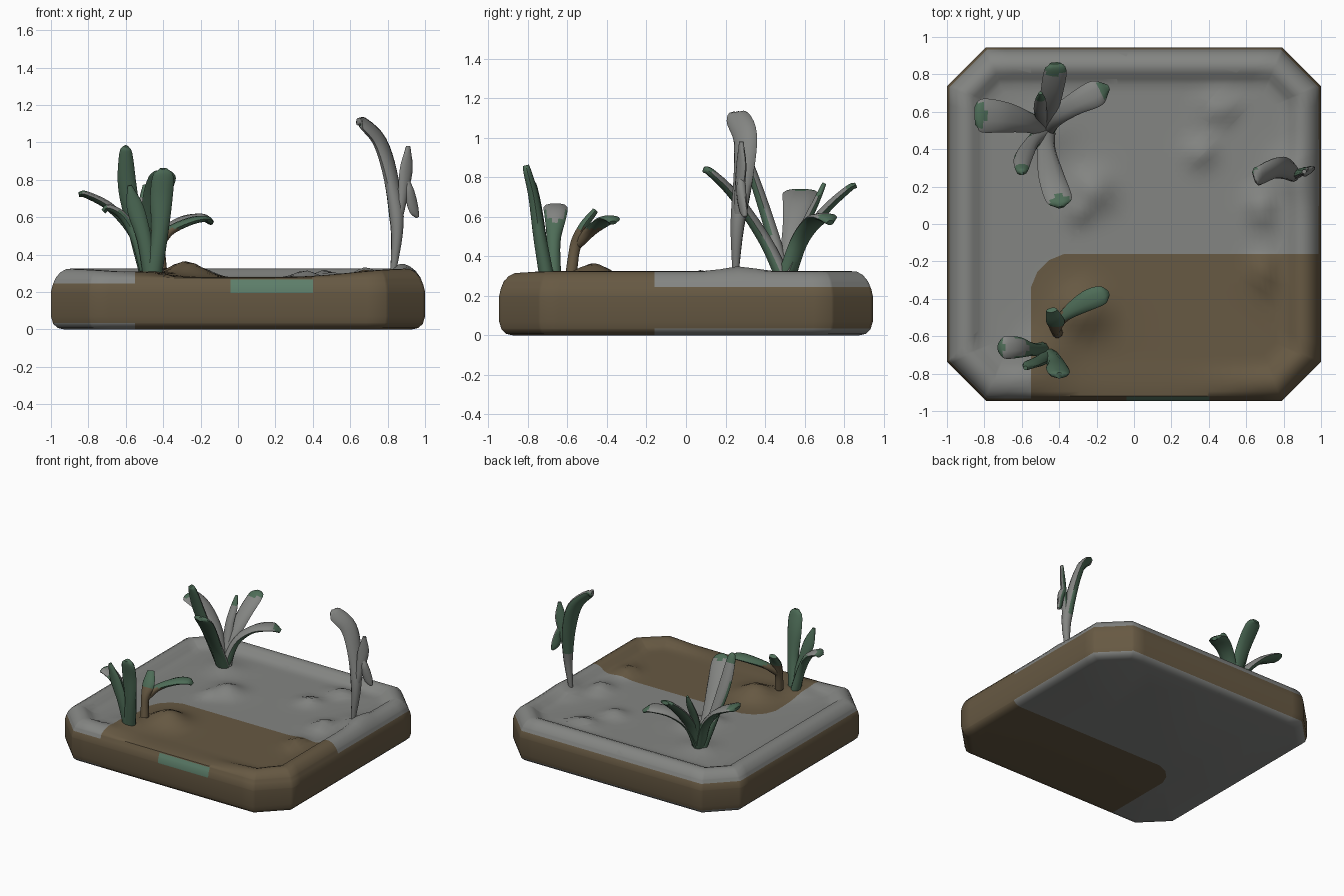
import bpy, bmesh, math
from mathutils import Vector

cube = bpy.data.objects.get("Cube")
if cube:
    bpy.data.objects.remove(cube, do_unlink=True)


def material(name, rgb):
    m = bpy.data.materials.new(name)
    m.use_nodes = True
    m.diffuse_color = (*rgb, 1)
    m.node_tree.nodes["Principled BSDF"].inputs["Base Color"].default_value = (*rgb, 1)
    return m


MATS = [material("stone_grey", (0.23, 0.235, 0.225)),
        material("soil_brown", (0.135, 0.1, 0.056)),
        material("leaf_green", (0.075, 0.15, 0.095)),
        material("moss_green", (0.11, 0.21, 0.145))]
GREY, BROWN, GREEN, MOSS = range(4)


def finish(bm, name, rule):
    """Colour faces by rule, then turn the bmesh into a smooth object."""
    bmesh.ops.recalc_face_normals(bm, faces=bm.faces)
    bm.normal_update()
    for f in bm.faces:
        f.material_index = rule(f)
    mesh = bpy.data.meshes.new(name)
    bm.to_mesh(mesh)
    bm.free()
    for m in MATS:
        mesh.materials.append(m)
    ob = bpy.data.objects.new(name, mesh)
    bpy.context.collection.objects.link(ob)
    bpy.ops.object.select_all(action="DESELECT")
    ob.select_set(True)
    bpy.context.view_layer.objects.active = ob
    bpy.ops.object.shade_smooth_by_angle(angle=math.radians(50))
    return ob


def skin(bm, rings):
    """Join closed rings of points and cap both ends."""
    loops = [[bm.verts.new(p) for p in ring] for ring in rings]
    n = len(loops[0])
    for a, b in zip(loops, loops[1:]):
        for i in range(n):
            j = (i + 1) % n
            bm.faces.new((a[i], a[j], b[j], b[i]))
    bm.faces.new(loops[0])
    bm.faces.new(loops[-1])


# --- Ground tray -----------------------------------------------------------
FLOOR = 0.275
MOUNDS = [(0.47, 0.62, 0.08, 0.045), (0.36, 0.38, 0.08, 0.04), (0.68, 0.09, 0.08, 0.06),
          (0.69, -0.26, 0.08, 0.05), (-0.22, 0.18, 0.11, 0.06), (-0.3, 0.06, 0.07, 0.03),
          (-0.28, -0.47, 0.13, 0.09), (0.82, 0.27, 0.1, 0.04), (-0.47, 0.5, 0.12, 0.03),
          (-0.48, -0.7, 0.13, 0.04)]


def outline(inset, steps=16):
    """Points around a rectangle with chamfered corners."""
    hx, hy, c = 1 - inset, 0.945 - inset, 0.21 - 0.586 * inset
    quarter = [(hx, hy - c), (hx - c, hy)]
    corners = quarter + [(-x, y) for x, y in reversed(quarter)]
    corners += [(-x, -y) for x, y in corners]
    pts = []
    for i, a in enumerate(corners):
        a, b = Vector(a), Vector(corners[(i + 1) % len(corners)])
        pts += [a.lerp(b, k / steps) for k in range(steps)]
    return pts


def ground(p, z):
    """Lower the front rim and raise the mounds."""
    if z > FLOOR:
        front = min(1, max(0, (-p.y - 0.6) / 0.2))
        z = FLOOR + (z - FLOOR) * (1 - 0.9 * front * math.exp(-(p.x / 0.65) ** 4))
    if z >= FLOOR - 0.02:
        for x, y, r, h in MOUNDS:
            z += h * math.exp(-((p.x - x) ** 2 + (p.y - y) ** 2) / r ** 2)
    return Vector((p.x, p.y, z))


PROFILE = [(0.07, 0), (0.035, 0.008), (0.012, 0.03), (0, 0.07), (0, 0.2), (0.008, 0.235),
           (0.025, 0.275), (0.05, 0.305), (0.08, 0.322), (0.11, 0.325), (0.14, 0.315),
           (0.17, 0.29), (0.2, 0.278), (0.24, FLOOR)]
rings = [[ground(p, z) for p in outline(i)] for i, z in PROFILE]
inner = outline(PROFILE[-1][0])
RINGS = 26
rings += [[ground(p * (1 - k / RINGS), FLOOR) for p in inner] for k in range(1, RINGS)]
bm = bmesh.new()
skin(bm, rings)

# Colour borders: a rounded soil corner, side bands and a moss patch
CENTRE, RADIUS = Vector((-0.33, -0.38, 0)), 0.22
NORMALS = [Vector((math.cos(a), math.sin(a), 0))
           for a in (math.radians(90 + 22.5 * k) for k in range(5))]
cuts = [(CENTRE + n * RADIUS, n) for n in NORMALS]
cuts += [((0, 0, z), (0, 0, 1)) for z in (0.035, 0.195, 0.245, 0.268)]
cuts += [((x, 0, 0), (1, 0, 0)) for x in (-0.04, 0.4)]
for co, no in cuts:
    bmesh.ops.bisect_plane(bm, geom=bm.verts[:] + bm.edges[:] + bm.faces[:],
                           plane_co=co, plane_no=no)


def tray_colour(f):
    c = f.calc_center_median()
    if c.y < -0.9 and -0.04 < c.x < 0.4 and 0.195 < c.z < 0.268:
        return MOSS
    soil = all((c - CENTRE).dot(n) < RADIUS for n in NORMALS)
    side = 0.035 < c.z < 0.245 and max(abs(c.x) - 0.97, abs(c.y) - 0.9,
                                       abs(c.x) + abs(c.y) - 1.68) > 0
    return BROWN if soil or side else GREY


finish(bm, "ground_tray", tray_colour)


# --- Leaves ----------------------------------------------------------------
def spline(a, b, c, d, t):
    return 0.5 * (2 * b + (c - a) * t + (2 * a - 5 * b + 4 * c - d) * t * t
                  + (3 * b - a - 3 * c + d) * t ** 3)


def leaf(name, points, widths, side, rule, thick=0.018, steps=5):
    """Sweep a flat oval along a path; widths are half widths at the points."""
    pts = [Vector((*p, w)) for p, w in zip(points, widths)]
    pts = [2 * pts[0] - pts[1]] + pts + [2 * pts[-1] - pts[-2]]
    path = [spline(*pts[i:i + 4], k / steps) for i in range(len(pts) - 3) for k in range(steps)]
    path.append(pts[-2])
    rings = []
    for i, p in enumerate(path):
        t = (path[min(i + 1, len(path) - 1)] - path[max(i - 1, 0)]).to_3d().normalized()
        s = Vector(side)
        s = (s - t * s.dot(t)).normalized()
        n = t.cross(s)
        w = max(p.w, 0.008)
        h = min(w, thick * (1.6 - i / len(path)))
        rings.append([p.to_3d() + s * w * math.cos(a) + n * h * math.sin(a)
                      for a in (math.tau * k / 10 for k in range(10))])
    bm = bmesh.new()
    skin(bm, rings)
    tip = Vector(points[-1])
    finish(bm, name, lambda f: rule(f.normal, f.calc_center_median(), tip))


def grey_top(n, c, tip):
    return GREY if n.z > 0.12 and (c - tip).length > 0.07 else GREEN


def mostly_green(n, c, tip):
    return GREY if n.z > 0.55 and (c - tip).length > 0.05 else GREEN


def grey_front(n, c, tip):
    return GREEN if n.y - n.x > 0.7 and c.z > 0.6 else GREY


def brown_stem(n, c, tip):
    return BROWN if c.z < 0.54 else GREEN


X, Y = (1, 0, 0), (0, 1, 0)

# Large clump at the back
R = (-0.47, 0.5, 0.27)
leaf("large_clump_tall_leaf", [R, (-0.54, 0.44, 0.5), (-0.59, 0.36, 0.75), (-0.6, 0.29, 0.94), (-0.6, 0.27, 0.98)],
     [0.05, 0.04, 0.05, 0.035, 0.01], X, grey_top, 0.025)
leaf("large_clump_front_leaf", [R, (-0.47, 0.4, 0.48), (-0.44, 0.25, 0.7), (-0.4, 0.13, 0.82), (-0.39, 0.09, 0.84)],
     [0.05, 0.05, 0.07, 0.07, 0.02], X, grey_top, 0.025)
leaf("large_clump_left_leaf", [R, (-0.55, 0.54, 0.5), (-0.68, 0.57, 0.65), (-0.81, 0.58, 0.72), (-0.85, 0.58, 0.72)],
     [0.05, 0.055, 0.08, 0.09, 0.05], Y, grey_top, 0.022)
leaf("large_clump_right_leaf", [R, (-0.42, 0.57, 0.47), (-0.32, 0.64, 0.57), (-0.2, 0.7, 0.6), (-0.14, 0.73, 0.57)],
     [0.05, 0.05, 0.06, 0.07, 0.02], (-0.4, 1, 0), grey_top, 0.022)
leaf("large_clump_back_leaf", [R, (-0.46, 0.59, 0.48), (-0.44, 0.7, 0.63), (-0.42, 0.82, 0.74), (-0.42, 0.86, 0.76)],
     [0.05, 0.05, 0.06, 0.06, 0.03], X, grey_top, 0.022)
leaf("large_clump_small_leaf", [R, (-0.5, 0.6, 0.55), (-0.5, 0.66, 0.68), (-0.5, 0.7, 0.77)],
     [0.04, 0.035, 0.03, 0.01], X, grey_top)

# Small clump at the front
R = (-0.46, -0.7, 0.27)
leaf("small_clump_tall_leaf", [R, (-0.42, -0.74, 0.5), (-0.41, -0.77, 0.7), (-0.4, -0.8, 0.82), (-0.4, -0.81, 0.86)],
     [0.05, 0.045, 0.06, 0.055, 0.02], X, mostly_green, 0.025)
leaf("small_clump_narrow_leaf", [R, (-0.5, -0.73, 0.48), (-0.55, -0.75, 0.65), (-0.58, -0.77, 0.77)],
     [0.045, 0.04, 0.045, 0.012], X, mostly_green, 0.022)
leaf("small_clump_side_leaf", [(-0.48, -0.67, 0.27), (-0.54, -0.67, 0.47), (-0.61, -0.66, 0.6), (-0.69, -0.66, 0.65), (-0.72, -0.66, 0.63)],
     [0.04, 0.035, 0.055, 0.06, 0.03], Y, mostly_green, 0.022)

# Short sprout on the soil mound
R = (-0.41, -0.58, 0.32)
leaf("sprout_upright_leaf", [R, (-0.42, -0.56, 0.45), (-0.42, -0.52, 0.55), (-0.44, -0.46, 0.63)],
     [0.03, 0.03, 0.05, 0.03], X, brown_stem, 0.025)
leaf("sprout_long_leaf", [(-0.42, -0.55, 0.46), (-0.36, -0.48, 0.53), (-0.25, -0.41, 0.58), (-0.17, -0.38, 0.59), (-0.14, -0.37, 0.57)],
     [0.025, 0.035, 0.055, 0.05, 0.02], (-0.4, 1, 0), brown_stem)

# Lone stalk at the right edge
leaf("stalk_main_blade", [(0.83, 0.25, 0.3), (0.85, 0.26, 0.55), (0.82, 0.29, 0.8), (0.76, 0.3, 1.0), (0.67, 0.26, 1.1), (0.64, 0.25, 1.11)],
     [0.015, 0.035, 0.055, 0.065, 0.06, 0.03], (0.5, 1, 0), grey_front, 0.03)
leaf("stalk_upper_shoot", [(0.85, 0.26, 0.55), (0.88, 0.27, 0.72), (0.9, 0.28, 0.86), (0.91, 0.28, 0.98)],
     [0.02, 0.03, 0.04, 0.012], (1, 0.6, 0), grey_front)
leaf("stalk_hanging_leaf", [(0.9, 0.28, 0.8), (0.92, 0.28, 0.72), (0.94, 0.29, 0.64), (0.96, 0.3, 0.6)],
     [0.015, 0.03, 0.03, 0.01], (1, 0.6, 0), grey_front)
